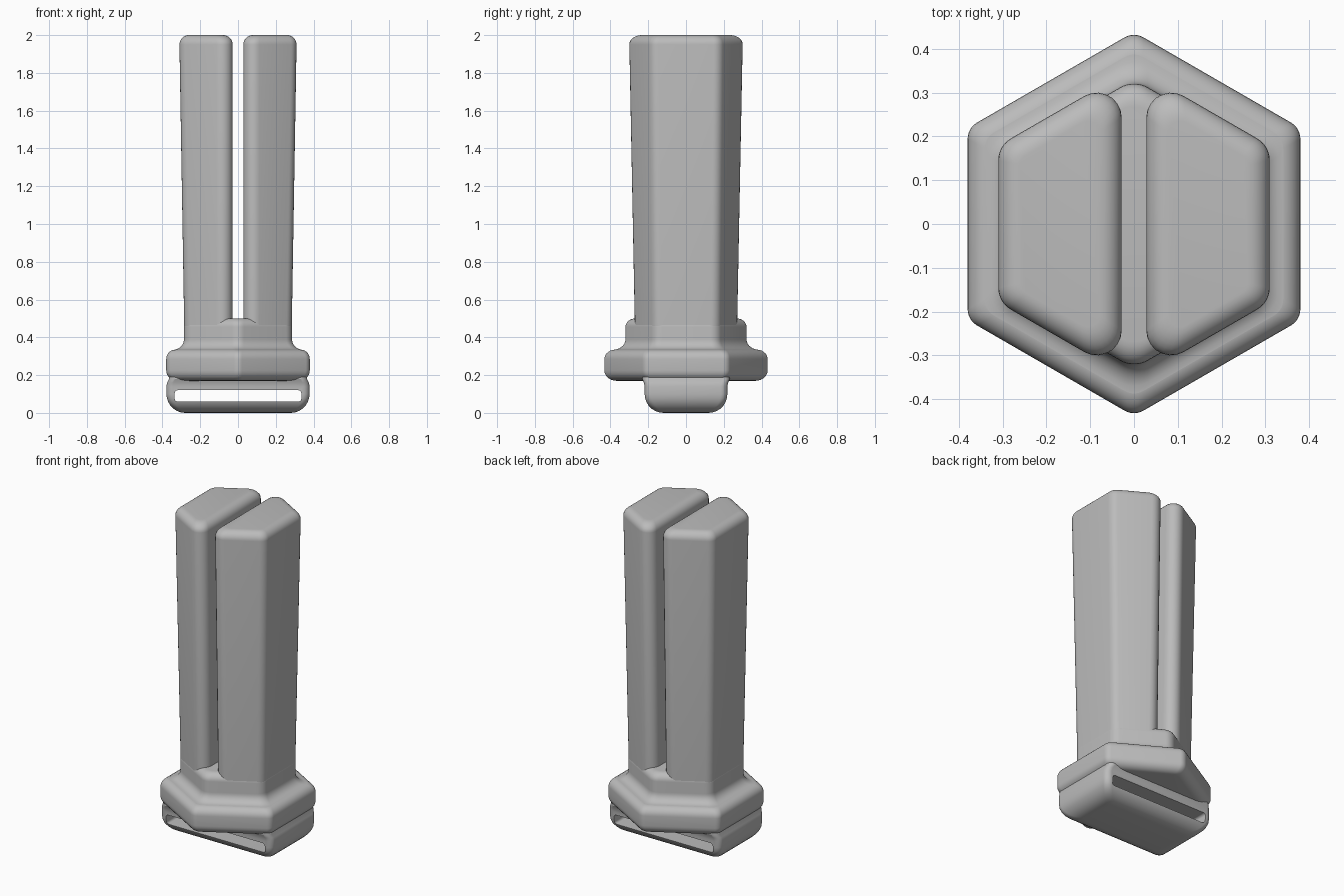
import bpy, bmesh, math
from mathutils import Vector

cube = bpy.data.objects.get("Cube")
if cube:
    bpy.data.objects.remove(cube, do_unlink=True)

grey = bpy.data.materials.new("plain grey")
grey.use_nodes = True
grey.diffuse_color = (0.5, 0.5, 0.5, 1)
grey.node_tree.nodes["Principled BSDF"].inputs["Base Color"].default_value = (0.5, 0.5, 0.5, 1)

TAN30 = math.tan(math.radians(30))
COS30 = math.cos(math.radians(30))


def rounded(corners, radius, steps=7):
    """Round every corner of a convex polygon with an arc."""
    out = []
    count = len(corners)
    for i, c in enumerate(corners):
        p = Vector(c)
        u = (Vector(corners[i - 1]) - p).normalized()
        v = (Vector(corners[(i + 1) % count]) - p).normalized()
        half = u.angle(v) / 2
        centre = p + (u + v).normalized() * radius / math.sin(half)
        start = p + u * radius / math.tan(half) - centre
        end = p + v * radius / math.tan(half) - centre
        sweep = start.angle(end)
        for k in range(steps + 1):
            t = k / steps
            a = math.sin((1 - t) * sweep) / math.sin(sweep)
            b = math.sin(t * sweep) / math.sin(sweep)
            out.append(centre + start * a + end * b)
    return out


def hexagon(apothem, radius):
    r = apothem / COS30
    return rounded([(r * math.sin(math.radians(60 * i)), r * math.cos(math.radians(60 * i)))
                    for i in range(6)], radius)


def half_hexagon(apothem, inset, radius, gap=0.028):
    a, x = apothem - inset, gap + inset
    tip, side = a / COS30 - x * TAN30, a * TAN30
    return rounded([(x, tip), (a, side), (a, -side), (x, -tip)], radius)


def rectangle(hx, hy, radius=0.035):
    return rounded([(-hx, -hy), (hx, -hy), (hx, hy), (-hx, hy)], radius)


def finish(obj):
    bpy.ops.object.select_all(action='DESELECT')
    obj.select_set(True)
    bpy.context.view_layer.objects.active = obj
    bpy.ops.object.shade_smooth_by_angle(angle=math.radians(32))


def loft(name, rings):
    """Join stacked (outline, height) rings into a closed solid."""
    bm = bmesh.new()
    loops = [[bm.verts.new((p.x, p.y, z)) for p in outline] for outline, z in rings]
    n = len(loops[0])
    for low, high in zip(loops, loops[1:]):
        for i in range(n):
            j = (i + 1) % n
            bm.faces.new((low[i], low[j], high[j], high[i]))
    bm.faces.new(loops[0][::-1])
    bm.faces.new(loops[-1])
    bmesh.ops.recalc_face_normals(bm, faces=bm.faces[:])
    mesh = bpy.data.meshes.new(name)
    bm.to_mesh(mesh)
    bm.free()
    mesh.materials.append(grey)
    obj = bpy.data.objects.new(name, mesh)
    bpy.context.collection.objects.link(obj)
    return obj


def quarter(radius, steps=7):
    """(inset, rise) pairs running from a vertical wall to a flat face."""
    angles = [math.pi / 2 * i / steps for i in range(steps + 1)]
    return [(radius * (1 - math.cos(t)), radius * math.sin(t)) for t in angles]


# Hexagonal flange with rounded rims, flowing into the central hub
FLANGE, HUB = 0.38, 0.286
profile = [(FLANGE - d, 0.225 - h) for d, h in reversed(quarter(0.055))]
profile += [(FLANGE - d, 0.285 + h) for d, h in quarter(0.05)]
profile += [(HUB + d, 0.39 - h) for d, h in reversed(quarter(0.055))]
profile += [(HUB - d, 0.455 + h) for d, h in quarter(0.045)]
loft("flange_and_hub", [(hexagon(a, 0.043 + (0.02 if z > 0.336 else 0)), z)
                        for a, z in profile])
finish(bpy.data.objects["flange_and_hub"])

# Two slightly flaring prongs with softened tips
for name, side in (("left_prong", 1), ("right_prong", -1)):
    rings = [(half_hexagon(0.282, 0, 0.057), 0.3)]
    rings += [(half_hexagon(0.31, d, 0.057 - d * 0.6), 1.95 + h) for d, h in quarter(0.05)]
    for outline, _ in rings:
        for p in outline:
            p.x *= side
    finish(loft(name, rings))

# Strap block under the flange, flared a little where it joins
rings = [(rectangle(0.379 - d, 0.219 - d), 0.1 - h) for d, h in reversed(quarter(0.1))]
rings += [(rectangle(0.379, 0.219), 0.14), (rectangle(0.375, 0.223), 0.16),
          (rectangle(0.365, 0.232), 0.18), (rectangle(0.36, 0.219), 0.25)]
block = loft("strap_block", rings)

# Strap slot cut right through from front to back
cutter = loft("slot_cutter", [(rounded([(-0.335, -0.03), (0.335, -0.03), (0.335, 0.03),
                                        (-0.335, 0.03)], 0.015), z) for z in (-0.4, 0.4)])
cutter.rotation_euler.x = math.pi / 2
cutter.location.z = 0.09
cutter.hide_render = True
cut = block.modifiers.new("slot", 'BOOLEAN')
cut.operation = 'DIFFERENCE'
cut.solver = 'EXACT'
cut.object = cutter
bpy.context.view_layer.update()
bpy.context.view_layer.objects.active = block
bpy.ops.object.modifier_apply(modifier=cut.name)
bpy.data.objects.remove(cutter, do_unlink=True)
finish(block)
